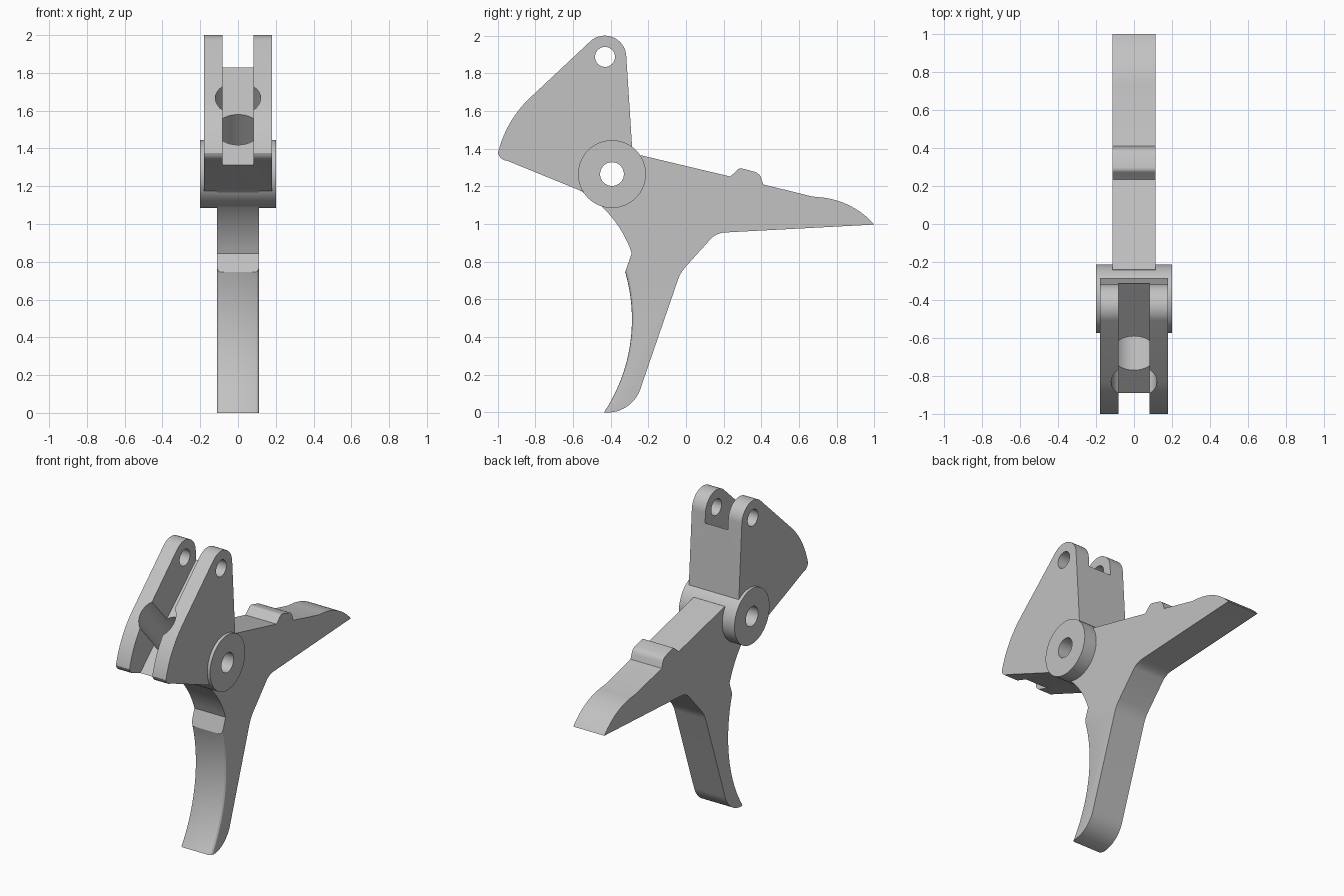
import bpy, bmesh, math
from mathutils import Vector, Matrix

if "Cube" in bpy.data.objects:
    bpy.data.objects.remove(bpy.data.objects["Cube"])

steel = bpy.data.materials.new("light grey steel")
steel.use_nodes = True
GREY = (0.54, 0.54, 0.54, 1)
steel.diffuse_color = GREY
steel.node_tree.nodes["Principled BSDF"].inputs["Base Color"].default_value = GREY


def arc(a, m, b, n=12):
    """Points on the circle from a through m to b."""
    a, m, b = Vector(a), Vector(m), Vector(b)
    u, v = m - a, b - a
    d = 2 * u.cross(v)
    c = a + Vector((v.y * u.dot(u) - u.y * v.dot(v), u.x * v.dot(v) - v.x * u.dot(u))) / d
    t0 = math.atan2(a.y - c.y, a.x - c.x)
    t1 = math.atan2(b.y - c.y, b.x - c.x)
    turn = (t1 - t0) % math.tau
    if d < 0:
        turn -= math.tau
    r = (a - c).length
    return [(c.x + r * math.cos(t0 + turn * i / n), c.y + r * math.sin(t0 + turn * i / n))
            for i in range(n + 1)]


def finish(name, bm):
    bmesh.ops.recalc_face_normals(bm, faces=bm.faces)
    mesh = bpy.data.meshes.new(name)
    bm.to_mesh(mesh)
    bm.free()
    mesh.materials.append(steel)
    obj = bpy.data.objects.new(name, mesh)
    bpy.context.collection.objects.link(obj)
    return obj


def plate(name, outline, half, soft=(), radius=0.02):
    """Side outline (y, z) extruded across x; edges along 'soft' points are rounded."""
    bm = bmesh.new()
    left = [bm.verts.new((half, y, z)) for y, z in outline]
    right = [bm.verts.new((-half, y, z)) for y, z in outline]
    bm.faces.new(left)
    bm.faces.new(right[::-1])
    edges = []
    for i in range(len(outline)):
        j = (i + 1) % len(outline)
        bm.faces.new((left[i], right[i], right[j], left[j]))
        if outline[i] in soft and outline[j] in soft:
            edges += [bm.edges.get((s[i], s[j])) for s in (left, right)]
    bmesh.ops.recalc_face_normals(bm, faces=bm.faces)
    if edges:
        bmesh.ops.bevel(bm, geom=edges, offset=radius, segments=3, profile=0.5, affect='EDGES')
    return finish(name, bm)


def rod(name, centre, radius, length, axis=(1, 0, 0)):
    bm = bmesh.new()
    turn = Vector((0, 0, 1)).rotation_difference(Vector(axis)).to_matrix().to_4x4()
    bmesh.ops.create_cone(bm, cap_ends=True, segments=64, radius1=radius, radius2=radius,
                          depth=length, matrix=Matrix.Translation(centre) @ turn)
    return finish(name, bm)


PIVOT = Vector((0, -0.393, 1.265))
PIN = Vector((0, -0.43, 1.887))

# Lever body: tail at the back and curved finger blade below
finger = arc((-0.323, 0.745), (-0.287, 0.5), (-0.435, 0), 20)
body_outline = (
    [(-0.24, 1.365), (0.235, 1.252)]
    + arc((0.27, 1.284), (0.281, 1.293), (0.297, 1.295), 4)
    + arc((0.365, 1.277), (0.388, 1.263), (0.4, 1.24), 4)
    + [(0.41, 1.21), (0.67, 1.146)]
    + arc((0.73, 1.14), (0.88, 1.092), (1.0, 0.997))
    + arc((0.207, 0.955), (0.168, 0.946), (0.138, 0.928), 6)
    + arc((0, 0.775), (-0.024, 0.743), (-0.042, 0.706), 6)
    + arc((-0.242, 0.125), (-0.307, 0.035), (-0.4, 0))
    + finger[::-1]
    + arc((-0.288, 0.845), (-0.415, 1.06), (-0.595, 1.195), 16))
body = plate("lever_body", body_outline, 0.112, finger)

# Forked head above the pivot
head_outline = (
    arc((-0.317, 1.89), (-0.43, 2.0), (-0.507, 1.971), 20)
    + arc((-0.827, 1.671), (-0.935, 1.535), (-0.995, 1.39))
    + arc((-0.998, 1.375), (-0.983, 1.35), (-0.95, 1.336), 5)
    + [(-0.555, 1.175), (PIVOT.y, PIVOT.z), (-0.286, 1.406)])
head = plate("forked_head", head_outline, 0.18)

# Pivot boss
boss = rod("pivot_boss", PIVOT, 0.18, 0.4)

# Cutters: fork slot, slanted spring bore, pivot and pin holes
slope = Vector((0, 0.59, 0.53)).normalized()
outward = Vector((0, -slope.z, slope.y))
low, high = Vector((0, -0.89, 1.31)) - slope, Vector((0, -0.3, 1.84)) + slope
slot = plate("slot_cutter", [(p.y, p.z) for p in
                             (low, high, high + outward, low + outward)], 0.082)
bore_mouth = Vector((0, -0.68, 1.5))
bore = rod("bore_cutter", bore_mouth + outward * 0.25, 0.12, 1.06, outward)
pivot_hole = rod("pivot_cutter", PIVOT, 0.063, 1)
pin_hole = rod("pin_cutter", PIN, 0.053, 1)


def cut(obj, cutters):
    bpy.ops.object.select_all(action='DESELECT')
    bpy.context.view_layer.objects.active = obj
    obj.select_set(True)
    for cutter in cutters:
        mod = obj.modifiers.new("cut", 'BOOLEAN')
        mod.operation = 'DIFFERENCE'
        mod.solver = 'EXACT'
        mod.object = cutter
        bpy.ops.object.modifier_apply(modifier=mod.name)
    bpy.ops.object.shade_smooth_by_angle(angle=math.radians(25))


cut(head, (slot, bore, pivot_hole, pin_hole))
cut(body, (bore, pivot_hole))
cut(boss, (bore, pivot_hole))
for helper in (slot, bore, pivot_hole, pin_hole):
    bpy.data.objects.remove(helper)
